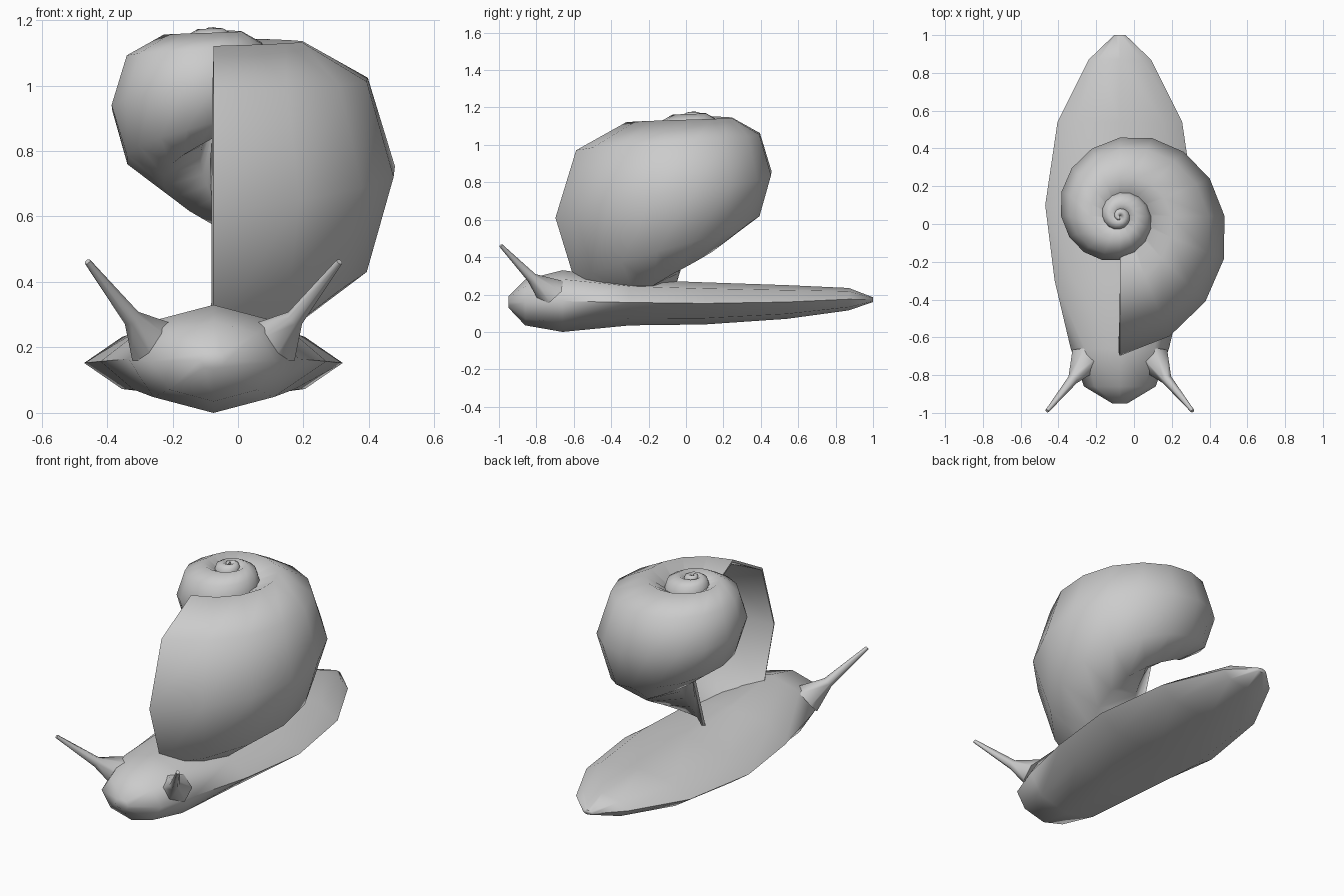
import bpy, bmesh
from math import sin, cos, pi, radians
from mathutils import Vector

if "Cube" in bpy.data.objects:
    bpy.data.objects.remove(bpy.data.objects["Cube"])

CX = -0.075  # the snail's own centre line


def loft(name, rings, cap_start=True, cap_end=True):
    """Skin a list of equal-length point rings into one smooth object."""
    bm = bmesh.new()
    vs = [[bm.verts.new(p) for p in ring] for ring in rings]
    n = len(rings[0])
    for a, b in zip(vs, vs[1:]):
        for i in range(n):
            j = (i + 1) % n
            bm.faces.new((a[i], a[j], b[j], b[i]))
    if cap_start:
        bm.faces.new(vs[0])
    if cap_end:
        bm.faces.new(vs[-1])
    bmesh.ops.recalc_face_normals(bm, faces=bm.faces)
    mesh = bpy.data.meshes.new(name)
    bm.to_mesh(mesh)
    bm.free()
    ob = bpy.data.objects.new(name, mesh)
    bpy.context.collection.objects.link(ob)
    return ob


def smooth(ob, angle=65):
    bpy.ops.object.select_all(action='DESELECT')
    ob.select_set(True)
    bpy.context.view_layer.objects.active = ob
    bpy.ops.object.shade_smooth_by_angle(angle=radians(angle))


# Body: flattened eight-sided sections (y, half width, bottom, top)
stations = [(-0.95, 0.04, 0.13, 0.19), (-0.86, 0.19, 0.035, 0.28),
            (-0.66, 0.26, 0.0, 0.33), (-0.3, 0.345, 0.035, 0.28),
            (0.1, 0.395, 0.04, 0.265), (0.54, 0.33, 0.07, 0.25),
            (0.87, 0.165, 0.115, 0.235), (1.0, 0.03, 0.16, 0.185)]
rings = []
for y, w, lo, hi in stations:
    rings.append([Vector((CX + w * cos(k * pi / 4), y,
                          (lo + hi) / 2 + (hi - lo) / 2 * sin(k * pi / 4)))
                  for k in range(8)])
smooth(loft("body", rings))

# Eye stalks: broad root in the head, thin tapering stalk
for side, label in ((-1, "left"), (1, "right")):
    path = [((0.185, -0.72, 0.215), 0.085), ((0.25, -0.825, 0.29), 0.028),
            ((0.385, -0.99, 0.462), 0.01)]
    axis = Vector((side * 0.135, -0.165, 0.175)).normalized()
    u = axis.cross(Vector((0, 0, 1))).normalized()
    v = axis.cross(u)
    rings = [[Vector((CX + side * c[0], c[1], c[2]))
              + r * (u * cos(k * pi / 3) + v * sin(k * pi / 3))
              for k in range(6)] for c, r in path]
    smooth(loft("eye_stalk_" + label, rings))

# Shell: elliptical section shrinking in a logarithmic spiral towards the apex
APEX = Vector((CX, 0.042, 1.18))
STEPS, TURN_RATIO, R0 = 16, 0.315, 0.74
rings = []
for s in range(3 * STEPS + 1):
    a = -pi / 2 + 2 * pi * s / STEPS
    r = R0 * TURN_RATIO ** (s / STEPS)
    ring = []
    for k in range(8):
        t = k * pi / 4
        rad = r * (0.49 + 0.51 * cos(t))
        ring.append(APEX + Vector((rad * cos(a), rad * sin(a),
                                   r * (-0.77 + 0.69 * sin(t)))))
    rings.append(ring)
shell = loft("shell", rings, cap_start=False)
mod = shell.modifiers.new("wall", 'SOLIDIFY')
mod.thickness = 0.015
bpy.context.view_layer.objects.active = shell
bpy.ops.object.modifier_apply(modifier=mod.name)
smooth(shell)
